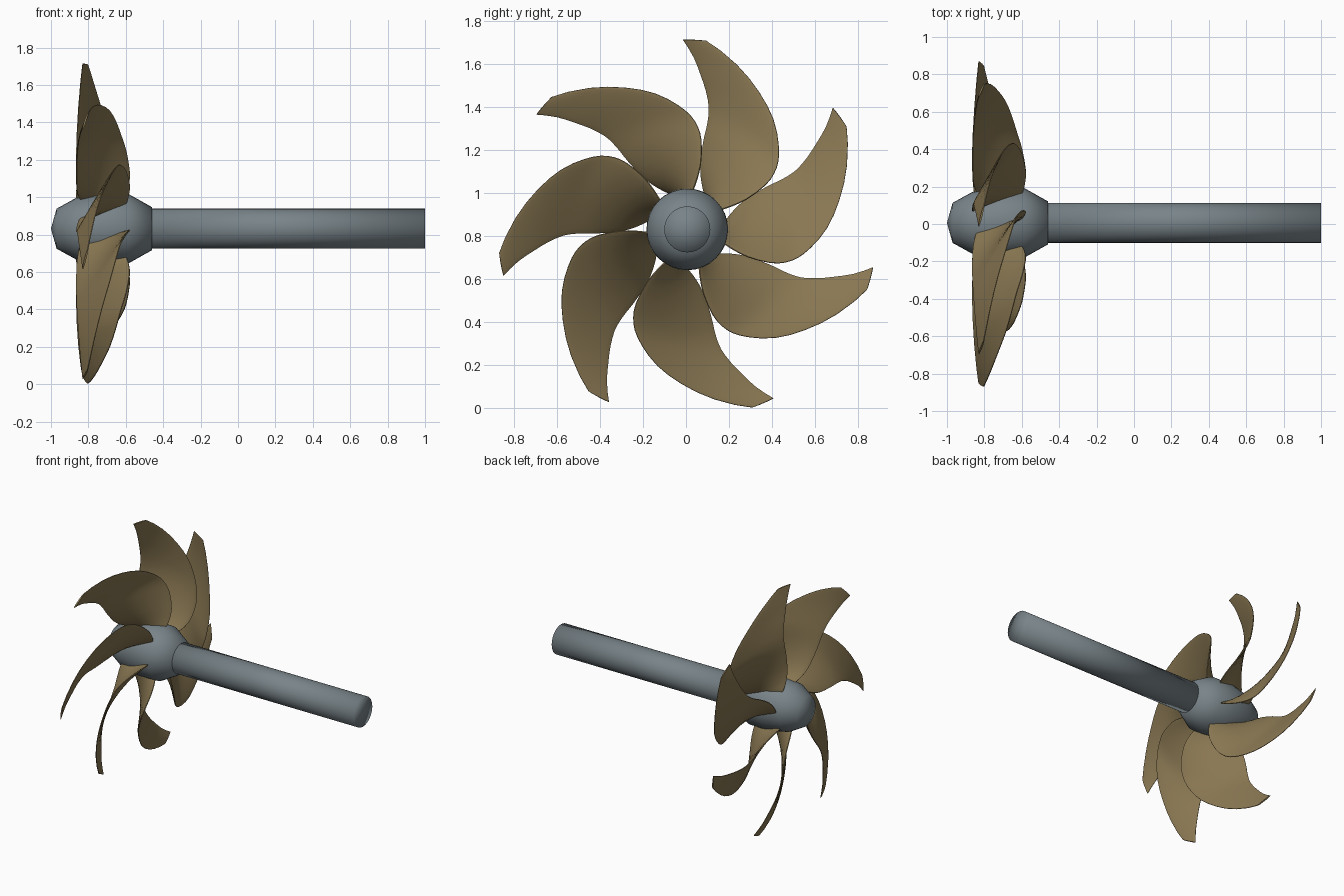
import bpy, bmesh, math
from mathutils import Vector, Matrix

if "Cube" in bpy.data.objects:
    bpy.data.objects.remove(bpy.data.objects["Cube"])

CY, CZ = 0.006, 0.832   # shaft axis position
BLADES = 7
CHORD = 12              # chordwise divisions of a blade
TWIST = math.radians(1)

# radius, concave edge angle and x, convex edge angle and x
STATIONS = [
    (.130, 52.0, -.825, 33.0, -.620),
    (.165, 58.0, -.843, 30.5, -.605),
    (.196, 66.0, -.853, 28.5, -.594),
    (.240, 73.0, -.860, 26.6, -.584),
    (.310, 77.5, -.863, 26.0, -.580),
    (.418, 78.5, -.863, 28.6, -.598),
    (.480, 78.2, -.862, 31.8, -.618),
    (.530, 78.3, -.860, 36.0, -.636),
    (.580, 79.0, -.857, 42.0, -.655),
    (.650, 81.3, -.853, 51.0, -.687),
    (.720, 84.0, -.847, 61.3, -.728),
    (.800, 86.8, -.840, 72.3, -.768),
    (.882, 90.3, -.830, 83.3, -.803),
]


def smooth_stations(rows):
    """Catmull-Rom: one extra station between each pair."""
    out = []
    for k in range(len(rows) - 1):
        a, b, c, d = rows[max(k - 1, 0)], rows[k], rows[k + 1], rows[min(k + 2, len(rows) - 1)]
        out.append(b)
        out.append(tuple((9 * (q + r) - p - s) / 16 for p, q, r, s in zip(a, b, c, d)))
    return out + [rows[-1]]


def finish(bm, name, angle, mat):
    bmesh.ops.recalc_face_normals(bm, faces=bm.faces)
    me = bpy.data.meshes.new(name)
    bm.to_mesh(me)
    bm.free()
    ob = bpy.data.objects.new(name, me)
    bpy.context.collection.objects.link(ob)
    me.materials.append(mat)
    bpy.ops.object.select_all(action='DESELECT')
    ob.select_set(True)
    bpy.context.view_layer.objects.active = ob
    bpy.ops.object.shade_smooth_by_angle(angle=math.radians(angle))
    return ob


def lathe(name, profile, sides, mat):
    """Spin (x, radius) points around the shaft axis."""
    bm = bmesh.new()
    vs = [bm.verts.new((x, CY, CZ + r)) for x, r in profile]
    es = [bm.edges.new(p) for p in zip(vs, vs[1:])]
    bmesh.ops.spin(bm, geom=vs + es, cent=(0, CY, CZ), axis=(1, 0, 0),
                   angle=math.tau, steps=sides, use_merge=True)
    bmesh.ops.remove_doubles(bm, verts=bm.verts, dist=1e-4)
    return finish(bm, name, 120, mat)


def mid_point(s, u):
    """Point on the helical mid surface: station s, chord fraction u."""
    r, a0, x0, a1, x1 = s
    a = math.radians(a0 + (a1 - a0) * u)
    return Vector((x0 + (x1 - x0) * u, r * math.cos(a), r * math.sin(a)))


def make_blade(i, mat):
    rot = Matrix.Translation((0, CY, CZ)) @ Matrix.Rotation(TWIST + math.tau * i / BLADES, 4, 'X')
    us = [(1 - math.cos(math.pi * j / CHORD)) / 2 for j in range(CHORD + 1)]
    grid = [[mid_point(s, u) for u in us] for s in smooth_stations(STATIONS)]
    n = len(grid)
    bm = bmesh.new()
    loops = []
    for k, row in enumerate(grid):
        half = 0.011 - 0.006 * k / (n - 1)
        top, bottom = [], []
        for j, p in enumerate(row):
            along = row[min(j + 1, CHORD)] - row[max(j - 1, 0)]
            out = grid[min(k + 1, n - 1)][j] - grid[max(k - 1, 0)][j]
            thick = half * (0.3 + 0.7 * math.sin(math.pi * j / CHORD) if 0 < j < CHORD else 0.3)
            off = along.cross(out).normalized() * thick
            top.append(bm.verts.new(rot @ (p + off)))
            bottom.append(bm.verts.new(rot @ (p - off)))
        loops.append(top + bottom[::-1])
    m = len(loops[0])
    for a, b in zip(loops, loops[1:]):
        for j in range(m):
            bm.faces.new((a[j], a[(j + 1) % m], b[(j + 1) % m], b[j]))
    # close root and tip with strips
    for lp in (loops[0], loops[-1]):
        for j in range(CHORD):
            bm.faces.new((lp[j], lp[j + 1], lp[m - 2 - j], lp[m - 1 - j]))
    return finish(bm, f"blade_{i + 1}", 60, mat)


bronze = bpy.data.materials.new("bronze")
bronze.diffuse_color = (0.25, 0.185, 0.085, 1)
bronze.use_nodes = True
bronze.node_tree.nodes["Principled BSDF"].inputs["Base Color"].default_value = bronze.diffuse_color
steel = bpy.data.materials.new("steel")
steel.diffuse_color = (0.19, 0.23, 0.25, 1)
steel.use_nodes = True
steel.node_tree.nodes["Principled BSDF"].inputs["Base Color"].default_value = steel.diffuse_color

# Hub and drive shaft
lathe("hub", [(-1, 0), (-.97, .107), (-.865, .165), (-.73, .19),
              (-.59, .188), (-.46, .115), (-.46, 0)], 32, steel)
lathe("shaft", [(-.465, 0), (-.465, .107), (1, .107), (1, 0)], 32, steel)

# Skewed blades around the hub
for i in range(BLADES):
    make_blade(i, bronze)
